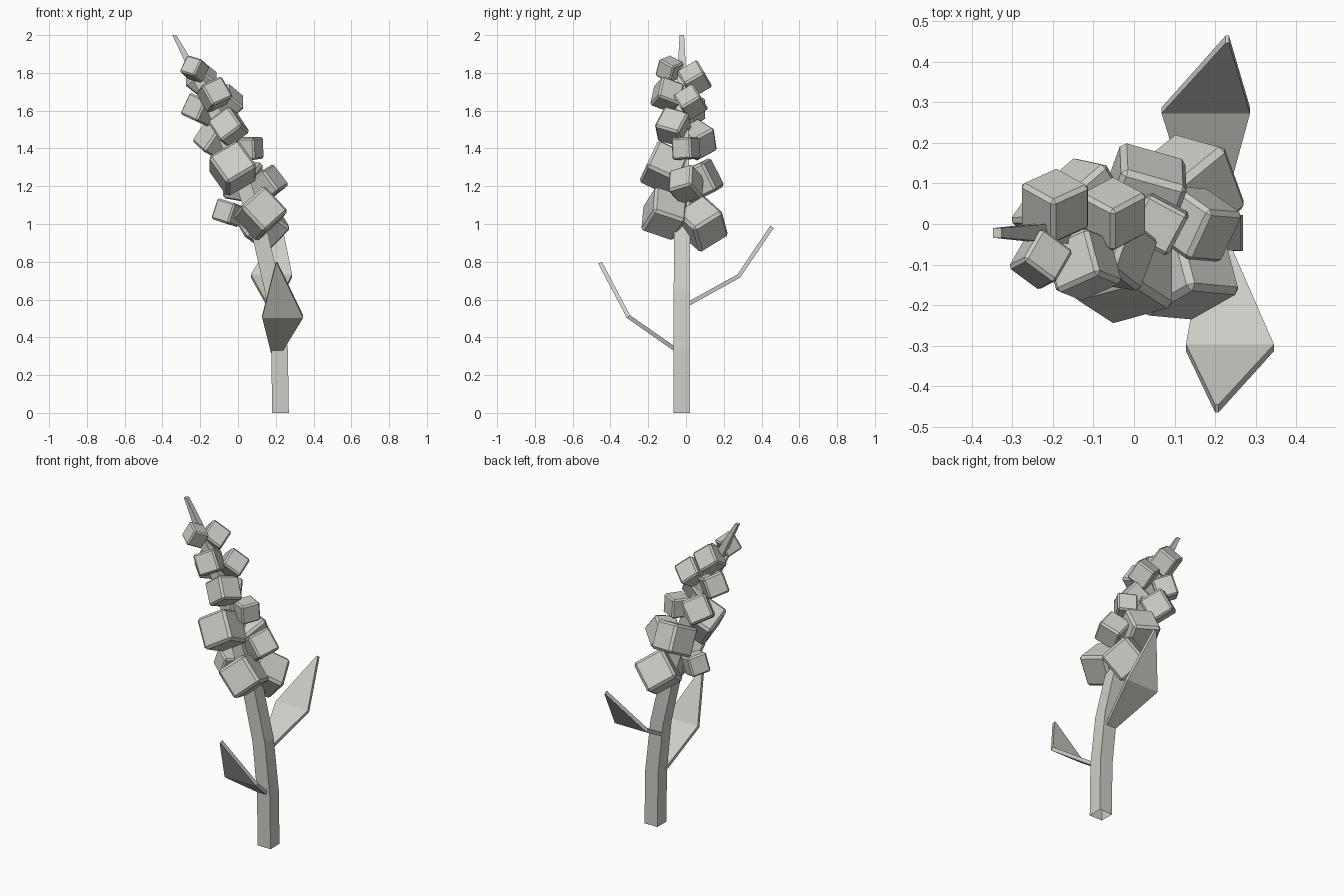
import bpy, bmesh
from math import radians
from mathutils import Vector, Euler

cube = bpy.data.objects.get("Cube")
if cube:
    bpy.data.objects.remove(cube, do_unlink=True)

# Single pale grey material
grey = bpy.data.materials.new("pale_grey")
grey.use_nodes = True
COLOUR = (0.62, 0.62, 0.58, 1)
grey.diffuse_color = COLOUR
grey.node_tree.nodes["Principled BSDF"].inputs["Base Color"].default_value = COLOUR


def finish(name, bm):
    bmesh.ops.recalc_face_normals(bm, faces=bm.faces)
    mesh = bpy.data.meshes.new(name)
    bm.to_mesh(mesh)
    bm.free()
    mesh.materials.append(grey)
    obj = bpy.data.objects.new(name, mesh)
    bpy.context.collection.objects.link(obj)
    return obj


def loft(name, rings, cap_start=True):
    """Skin a row of four-cornered rings."""
    bm = bmesh.new()
    loops = [[bm.verts.new(p) for p in ring] for ring in rings]
    for a, b in zip(loops, loops[1:]):
        for i in range(4):
            j = (i + 1) % 4
            bm.faces.new((a[i], a[j], b[j], b[i]))
    if cap_start:
        bm.faces.new(loops[0])
    bm.faces.new(loops[-1])
    return finish(name, bm)


# Square stem, open underneath, leaning and tapering to the tip
path = [(.225, 0), (.22, .33), (.187, .64), (.115, .95), (.0, 1.3), (-.15, 1.65), (-.337, 2)]
halves = [.044, .044, .043, .042, .038, .03, .012]
rings = []
for i, ((x, z), h) in enumerate(zip(path, halves)):
    x0, z0 = path[max(i - 1, 0)]
    x1, z1 = path[min(i + 1, len(path) - 1)]
    side = Vector((z1 - z0, 0, x0 - x1)).normalized() * h
    if i in (0, len(path) - 1):
        side.z = 0
    mid, depth = Vector((x, -.022, z)), Vector((0, h, 0))
    rings.append([mid - side - depth, mid + side - depth, mid + side + depth, mid - side + depth])
loft("stem", rings, cap_start=False)


# Folded kite leaves: each station is left x, right x, y, z
def leaf(name, stations, thick):
    rings = []
    for i, (xl, xr, y, z) in enumerate(stations):
        a, b = stations[max(i - 1, 0)], stations[min(i + 1, 2)]
        n = Vector((0, a[3] - b[3], b[2] - a[2])).normalized() * thick
        if n.z < 0:
            n = -n
        l, r = Vector((xl, y, z)), Vector((xr, y, z))
        rings.append([l - n, r - n, r + n, l + n])
    loft(name, rings)


leaf("front_leaf", [(.175, .23, -.04, .325), (.128, .345, -.305, .51), (.2, .208, -.455, .795)], .011)
leaf("back_leaf", [(.155, .21, .0, .57), (.068, .286, .28, .725), (.226, .234, .455, .985)], .011)

# Bevelled blossom blocks: position, edge length, tilt in degrees
blossoms = [
    ((-.23, -.087, 1.82), .1, (-25, 15, -30)),
    ((-.125, -.1, 1.685), .128, (-20, -25, 15)),
    ((-.195, .045, 1.768), .125, (30, 42, 0)),
    ((-.205, .02, 1.605), .125, (-15, 20, -35)),
    ((-.052, .025, 1.645), .122, (32, 45, 0)),
    ((-.05, -.068, 1.515), .142, (-15, -38, -20)),
    ((-.125, .06, 1.445), .145, (25, 25, 30)),
    ((.06, 0, 1.4), .115, (4, 0, -28)),
    ((-.028, -.113, 1.295), .188, (-25, -33, 0)),
    ((.025, .075, 1.23), .17, (25, 10, -20)),
    ((.155, 0, 1.21), .14, (15, -35, -25)),
    ((.12, -.115, 1.055), .185, (-18, -40, 15)),
    ((-.053, -.02, 1.06), .115, (-10, 15, -30)),
    ((.13, .085, 1.0), .188, (30, 35, 20)),
]
for n, (place, size, tilt) in enumerate(blossoms, 1):
    bm = bmesh.new()
    bmesh.ops.create_cube(bm, size=size)
    bmesh.ops.bevel(bm, geom=bm.edges[:], offset=size * .08, segments=1, affect='EDGES')
    turn = Euler([radians(t) for t in tilt], 'YXZ').to_matrix()
    bmesh.ops.rotate(bm, verts=bm.verts, cent=(0, 0, 0), matrix=turn)
    bmesh.ops.translate(bm, verts=bm.verts, vec=place)
    finish(f"blossom_{n}", bm)
